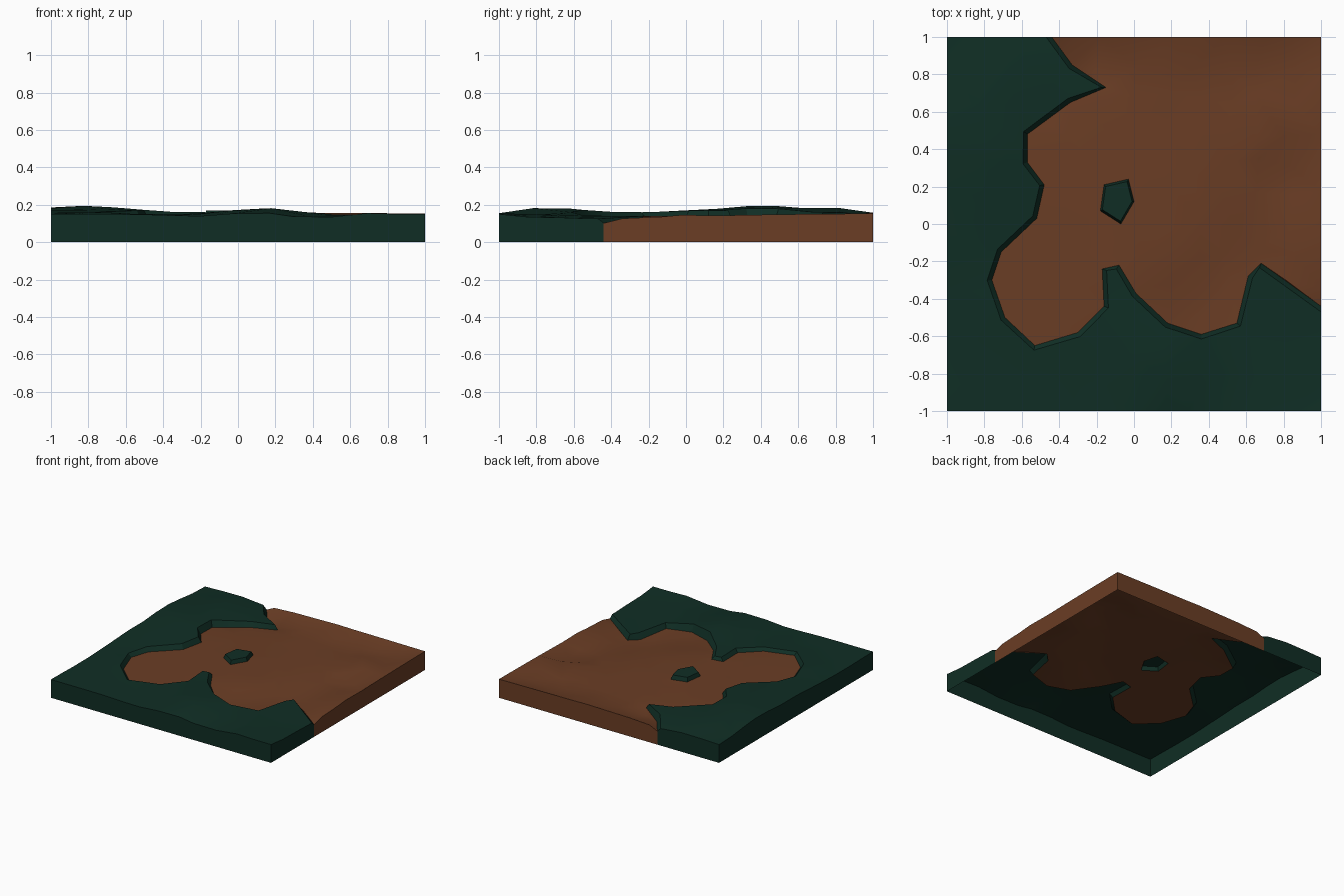
import bpy, bmesh, random
from mathutils import Vector
from mathutils.geometry import delaunay_2d_cdt

if "Cube" in bpy.data.objects:
    bpy.data.objects.remove(bpy.data.objects["Cube"])

random.seed(4)

# Border between dirt and grass, seen from above, and the small grass island
BORDER = [(-.44, 1), (-.33, .85), (-.15, .73), (-.34, .65), (-.57, .48), (-.57, .33),
          (-.48, .21), (-.52, .03), (-.71, -.15), (-.76, -.30), (-.69, -.50), (-.53, -.65),
          (-.30, -.58), (-.16, -.44), (-.17, -.24), (-.08, -.22), (.01, -.37), (.18, -.53),
          (.36, -.59), (.55, -.53), (.61, -.28), (.68, -.21), (1, -.44)]
ISLAND = [(-.16, .21), (-.03, .24), (0, .12), (-.07, 0), (-.18, .07)]

# Sparse height samples (x, y, z)
DIRT_Z = [(1, 1, .115), (1, .8, .125), (1, .6, .11), (1, .32, .07), (1, 0, .125),
          (1, -.3, .10), (-.44, 1, .11), (-.25, 1, .09), (.2, 1, .14), (.5, 1, .11),
          (.8, .55, .155), (.3, .3, .13), (-.3, .4, .135), (.3, -.1, .13), (.55, -.2, .09),
          (.3, -.45, .10), (-.4, -.2, .13), (0, -.2, .14), (0, .6, .13), (-.1, .1, .14)]
GRASS_Z = [(-1, -1, .15), (-.6, -1, .15), (-.3, -1, .12), (.1, -1, .155), (.4, -1, .13),
           (.7, -1, .155), (1, -1, .15), (1, -.75, .13), (1, -.45, .125), (.15, -.75, .185),
           (-.85, .4, .195), (-1, -.6, .14), (-1, .2, .17), (-1, 1, .15), (-.65, .75, .185),
           (-.4, .82, .16), (-.45, 1, .14), (-.8, -.5, .16), (.65, -.4, .14), (-.1, .12, .17)]


def height(samples, x, y):
    total = weight = 0
    for sx, sy, sz in samples:
        w = 1 / (((x - sx) ** 2 + (y - sy) ** 2) ** 1.4 + 1e-5)
        total += w * sz
        weight += w
    return total / weight


def inside(poly, x, y):
    hit = False
    for (ax, ay), (bx, by) in zip(poly, poly[1:] + poly[:1]):
        if (ay > y) != (by > y) and x < ax + (y - ay) * (bx - ax) / (by - ay):
            hit = not hit
    return hit


def is_grass(x, y):
    return not inside(BORDER + [(1, 1)], x, y) or inside(ISLAND, x, y)


# Top lip of the grass bank, set back from the border
def offset(i, d=.025):
    a = Vector(BORDER[max(i - 1, 0)])
    b = Vector(BORDER[min(i + 1, len(BORDER) - 1)])
    t = (b - a).normalized()
    return Vector(BORDER[i]) + Vector((t.y, -t.x)) * d


lip = [offset(i) for i in range(len(BORDER))]
lip[0], lip[-1] = Vector((-.47, 1)), Vector((1, -.47))
centre = Vector((-.09, .128))
island_lip = [centre + (Vector(p) - centre) * .88 for p in ISLAND]

# Plan points and the edges that the triangulation must keep
points, edges = [], []


def add_path(path, closed):
    start = len(points)
    points.extend(Vector(p) for p in path)
    n = len(path)
    edges.extend((start + i, start + (i + 1) % n) for i in range(n if closed else n - 1))


add_path(BORDER, False)
add_path(ISLAND, True)
low_count = len(points)
add_path(lip, False)
add_path(island_lip, True)
fixed = list(points)
N = 12
for i in range(N + 1):
    for j in range(N + 1):
        p = Vector((-1 + 2 * i / N, -1 + 2 * j / N))
        if 0 < i < N:
            p.x += random.uniform(-.04, .04)
        if 0 < j < N:
            p.y += random.uniform(-.04, .04)
        if min((p - q).length for q in fixed) > .06:
            points.append(p)

verts, _, tris, origins, _, _ = delaunay_2d_cdt(points, edges, [], 0, 1e-5)
coords = []
for v, orig in zip(verts, origins):
    low = any(o < low_count for o in orig)
    samples = GRASS_Z if is_grass(v.x, v.y) and not low else DIRT_Z
    if any(low_count <= o < len(fixed) for o in orig):
        samples = GRASS_Z
    z = height(samples, v.x, v.y)
    if samples is GRASS_Z:
        z = max(z, height(DIRT_Z, v.x, v.y) + .02)
    coords.append((v.x, v.y, z))


def on_side(a, b):
    return any(abs(abs(a[k]) - 1) < 1e-4 and abs(a[k] - b[k]) < 1e-4 for k in (0, 1))


# Each part is a surface open below, with walls down to the floor at the tile sides
def build(name, grass, colour):
    bm = bmesh.new()
    top, floor = {}, {}

    def vert(i, ground=False):
        store = floor if ground else top
        if i not in store:
            x, y, z = coords[i]
            store[i] = bm.verts.new((x, y, 0 if ground else z))
        return store[i]

    for tri in tris:
        mid = sum((Vector(coords[i]) for i in tri), Vector()) / 3
        a, b, c = (Vector(coords[i]).xy for i in tri)
        if is_grass(mid.x, mid.y) != grass or abs((b - a).cross(c - a)) < 1e-6:
            continue
        bm.faces.new([vert(i) for i in tri])
        for u, v in zip(tri, tri[1:] + tri[:1]):
            if on_side(coords[u], coords[v]):
                bm.faces.new([vert(v), vert(u), vert(u, True), vert(v, True)])
    mesh = bpy.data.meshes.new(name)
    bm.to_mesh(mesh)
    bm.free()
    mat = bpy.data.materials.new(name + "_colour")
    mat.diffuse_color = (*colour, 1)
    mat.use_nodes = True
    mat.node_tree.nodes["Principled BSDF"].inputs["Base Color"].default_value = mat.diffuse_color
    mesh.materials.append(mat)
    obj = bpy.data.objects.new(name, mesh)
    bpy.context.collection.objects.link(obj)
    bpy.ops.object.select_all(action='DESELECT')
    obj.select_set(True)
    bpy.context.view_layer.objects.active = obj
    bpy.ops.object.shade_smooth_by_angle(angle=.45)


build("dirt_ground", False, (.145, .047, .018))
build("grass_cover", True, (.005, .027, .018))
